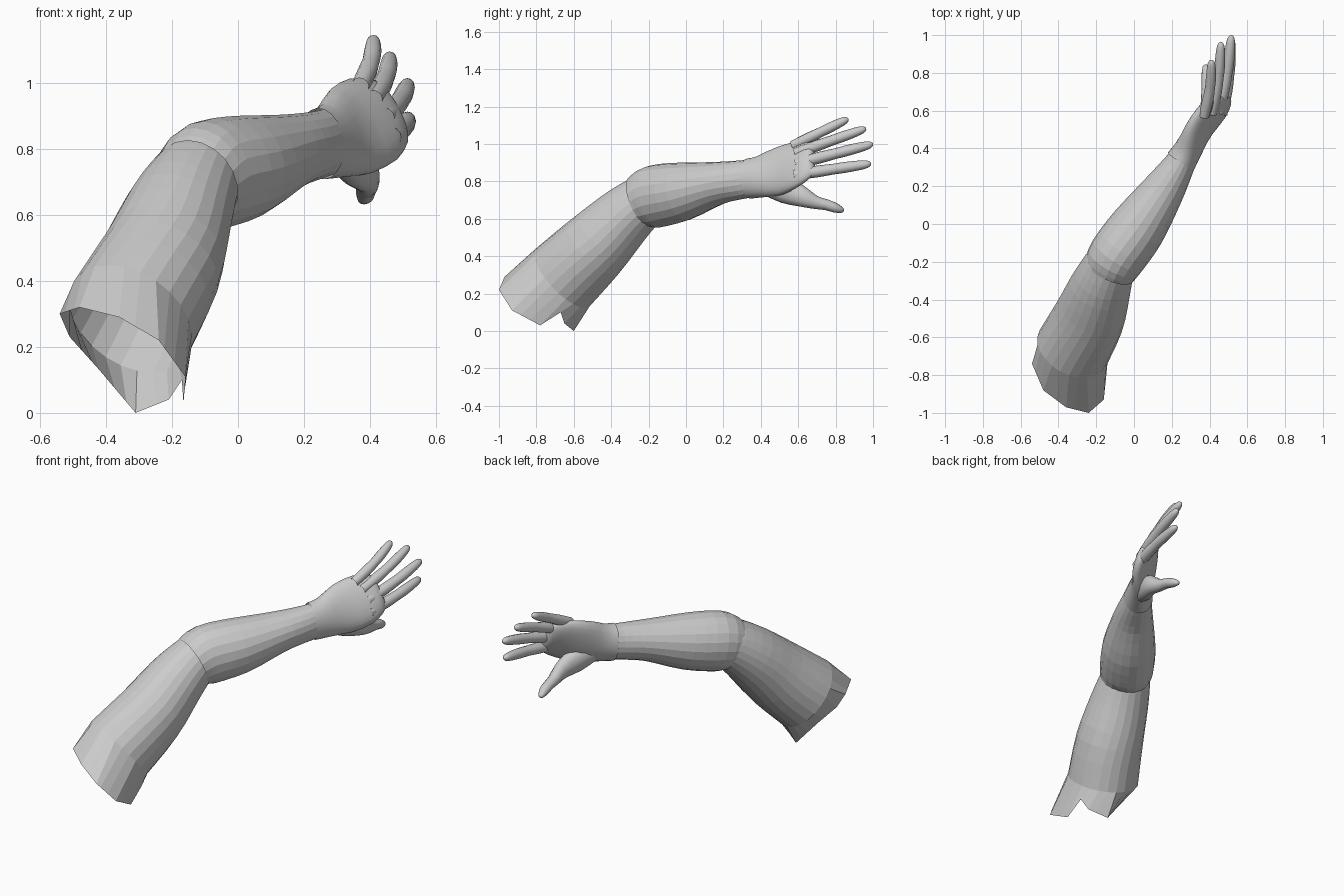
import bpy, bmesh, math
from mathutils import Vector

if "Cube" in bpy.data.objects:
    bpy.data.objects.remove(bpy.data.objects["Cube"])

skin = bpy.data.materials.new("plain grey")
skin.diffuse_color = (0.6, 0.6, 0.6, 1)
skin.use_nodes = True
skin.node_tree.nodes["Principled BSDF"].inputs["Base Color"].default_value = skin.diffuse_color


def catmull(a, b, c, d, t):
    return [0.5 * (2 * q + (r - p) * t + (2 * p - 5 * q + 4 * r - s) * t * t
                   + (3 * q - p - 3 * r + s) * t ** 3) for p, q, r, s in zip(a, b, c, d)]


def smooth_rows(rows, steps):
    out = []
    for i in range(len(rows) - 1):
        a, d = rows[max(i - 1, 0)], rows[min(i + 2, len(rows) - 1)]
        out += [catmull(a, rows[i], rows[i + 1], d, k / steps) for k in range(steps)]
    return out + [list(rows[-1])]


def frame(rows, i):
    d = Vector(rows[min(i + 1, len(rows) - 1)][:3]) - Vector(rows[max(i - 1, 0)][:3])
    d.normalize()
    s = d.cross(Vector((0, 0, 1))).normalized()
    u = s.cross(d)
    roll = rows[i][5]
    return (u * math.cos(roll) - s * math.sin(roll),
            s * math.cos(roll) + u * math.sin(roll))


def rim_ring(rim, u, s, sides):
    """Resample an uneven edge at equal angles, keeping its corners."""
    pts = [Vector(p) for p in rim]
    mid = sum(pts, Vector()) / len(pts)
    corners = sorted((math.atan2((p - mid).dot(s), (p - mid).dot(u)) % math.tau, i)
                     for i, p in enumerate(pts))
    keyed = ([(corners[-1][0] - math.tau, corners[-1][1])] + corners
             + [(corners[0][0] + math.tau, corners[0][1])])
    ring = []
    for k in range(sides):
        a = math.tau * k / sides
        for (a0, i0), (a1, i1) in zip(keyed, keyed[1:]):
            if a0 <= a <= a1:
                ring.append(pts[i0].lerp(pts[i1], (a - a0) / max(a1 - a0, 1e-6)))
                break
    for a, i in corners:
        ring[round(a / math.tau * sides) % sides] = pts[i]
    return ring


def loft(name, rows, sides, steps=2, rim=None, cap_end=False, smooth=False):
    """Rows: centre x, y, z, half height, half width, roll."""
    rows = smooth_rows(rows, steps)
    rings = []
    for i, (x, y, z, ru, rs, _) in enumerate(rows):
        u, s = frame(rows, i)
        if i == 0 and rim:
            rings.append(rim_ring(rim, u, s, sides))
        rings.append([Vector((x, y, z)) + u * ru * math.cos(math.tau * k / sides)
                      + s * rs * math.sin(math.tau * k / sides) for k in range(sides)])
    bm = bmesh.new()
    loops = [[bm.verts.new(p) for p in ring] for ring in rings]
    for a, b in zip(loops, loops[1:]):
        for k in range(sides):
            n = (k + 1) % sides
            bm.faces.new((a[k], a[n], b[n], b[k]))
    if cap_end:
        bm.faces.new(loops[-1])
    bmesh.ops.recalc_face_normals(bm, faces=bm.faces[:])
    for f in bm.faces:
        f.smooth = smooth
    mesh = bpy.data.meshes.new(name)
    bm.to_mesh(mesh)
    bm.free()
    mesh.materials.append(skin)
    obj = bpy.data.objects.new(name, mesh)
    bpy.context.collection.objects.link(obj)
    return obj


# Upper arm, open at the ragged shoulder edge
shoulder_edge = [(-.36, -.97, .29), (-.24, -1, .22), (-.16, -.93, .11), (-.165, -.78, .03),
                 (-.17, -.67, .10), (-.21, -.65, .04), (-.31, -.6, 0), (-.42, -.65, .13),
                 (-.51, -.70, .23), (-.54, -.74, .30), (-.48, -.88, .32)]
loft("upper_arm", [(-.325, -.66, .285, .213, .2, 0),
                   (-.24, -.50, .44, .195, .19, 0),
                   (-.18, -.34, .60, .165, .165, 0),
                   (-.13, -.22, .70, .14, .138, 0),
                   (-.09, -.14, .745, .125, .12, 0)], 24, 3, rim=shoulder_edge)

# Forearm, overlapping the upper arm at the elbow crease
loft("forearm", [(-.13, -.245, .69, .145, .14, 0),
                 (-.09, -.17, .718, .168, .153, 0),
                 (.02, -.02, .745, .157, .15, 0),
                 (.15, .17, .79, .115, .115, 0),
                 (.235, .305, .81, .103, .085, 0),
                 (.29, .40, .825, .10, .065, .1)], 20, 3)

# Palm, flattened and rolled outward
loft("palm", [(.25, .335, .815, .108, .083, .05),
              (.29, .40, .825, .115, .072, .2),
              (.345, .50, .855, .142, .058, .35),
              (.41, .59, .89, .142, .048, .45),
              (.448, .65, .91, .118, .042, .48),
              (.46, .675, .915, .098, .03, .48),
              (.464, .685, .917, .08, .012, .48)], 20, 2, cap_end=True, smooth=True)

# Thumb with its fleshy base
loft("thumb", [(.315, .43, .785, .06, .05, 0),
               (.355, .53, .755, .073, .048, 0),
               (.39, .62, .718, .055, .04, 0),
               (.39, .69, .688, .036, .034, 0),
               (.388, .75, .675, .029, .03, 0),
               (.385, .80, .658, .026, .027, 0),
               (.378, .835, .645, .014, .015, 0),
               (.376, .843, .642, .004, .004, 0)], 12, 2, cap_end=True, smooth=True)

# Four fingers, gently arched, with rounded tips
profile = [(0, 1.0), (.3, 1.08), (.5, .98), (.65, 1.0), (.85, .88), (.95, .68), (.99, .35), (1, .1)]
fingers = {"little_finger": ((.37, .57, .99), (.41, .868, 1.135), .027),
           "ring_finger": ((.41, .585, .95), (.46, .963, 1.083), .028),
           "middle_finger": ((.445, .59, .895), (.515, 1.0, 1.0), .029),
           "index_finger": ((.465, .58, .835), (.515, .99, .895), .029)}
for name, (base, tip, r) in fingers.items():
    rows = []
    for t, k in profile:
        p = Vector(base).lerp(Vector(tip), t)
        p.x += .012 * math.sin(math.pi * t)
        rows.append((*p, r * k, r * k, 0))
    loft(name, rows, 12, 2, cap_end=True, smooth=True)
